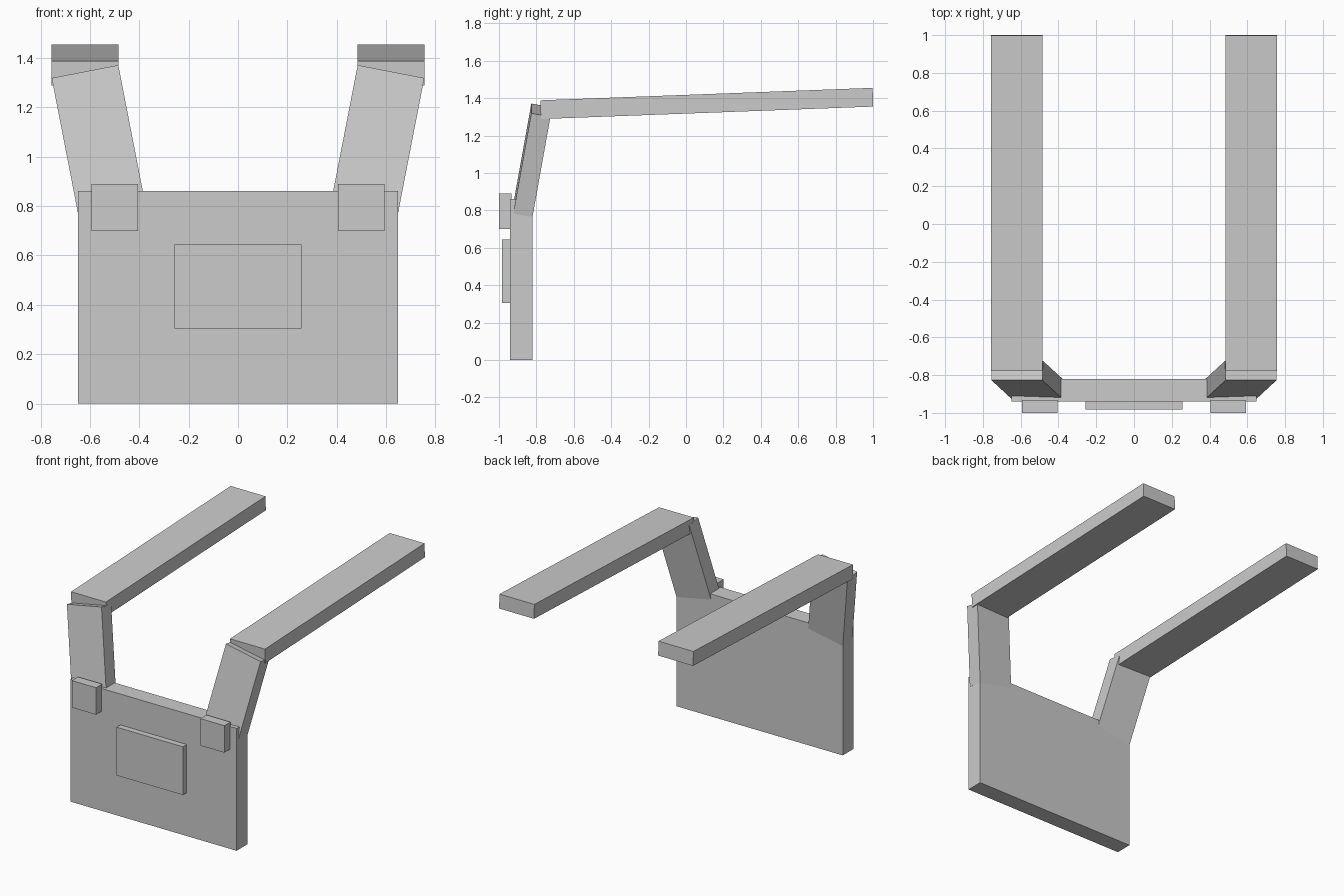
import bpy
from math import radians
from mathutils import Euler, Matrix, Vector

if "Cube" in bpy.data.objects:
    bpy.data.objects.remove(bpy.data.objects["Cube"], do_unlink=True)

grey = bpy.data.materials.new("plain grey")
grey.use_nodes = True
colour = (0.6, 0.6, 0.6, 1)
grey.diffuse_color = colour
grey.node_tree.nodes["Principled BSDF"].inputs["Base Color"].default_value = colour


def box(name, centre, size, rotation=(0, 0, 0)):
    """Flat-sided block with its size baked into the mesh."""
    bpy.ops.mesh.primitive_cube_add(size=1, location=centre, rotation=rotation)
    obj = bpy.context.object
    obj.name = name
    obj.data.transform(Matrix.Diagonal((*size, 1)))
    obj.data.materials.append(grey)
    return obj


# Chest panel and the raised plate on its front
box("chest_panel", (0, -0.88, 0.431), (1.296, 0.12, 0.862))
box("front_plate", (0, -0.96, 0.475), (0.516, 0.045, 0.34))

for side, s in (("left", 1), ("right", -1)):
    # Buckle over the upper corner of the panel
    box(side + "_buckle", (s * 0.5, -0.966, 0.795), (0.188, 0.068, 0.19))

    # Rising strap, leaning outward and back, hung from its outer top corner
    size = Vector((0.275, 0.104, 0.554))
    lean = Euler((radians(-10), radians(11), 0))
    corner = Vector((0.755, -0.827, 1.319))
    offset = Vector((-size.x, size.y, -size.z)) / 2
    centre = corner + lean.to_matrix() @ offset
    centre.x *= s
    lean.y *= s
    box(side + "_rising_strap", centre, size, lean)

    # Long shoulder strap running to the back with a slight climb
    box(side + "_shoulder_strap", (s * 0.62, 0.111, 1.372),
        (0.272, 1.778, 0.1), (radians(2.15), 0, 0))
